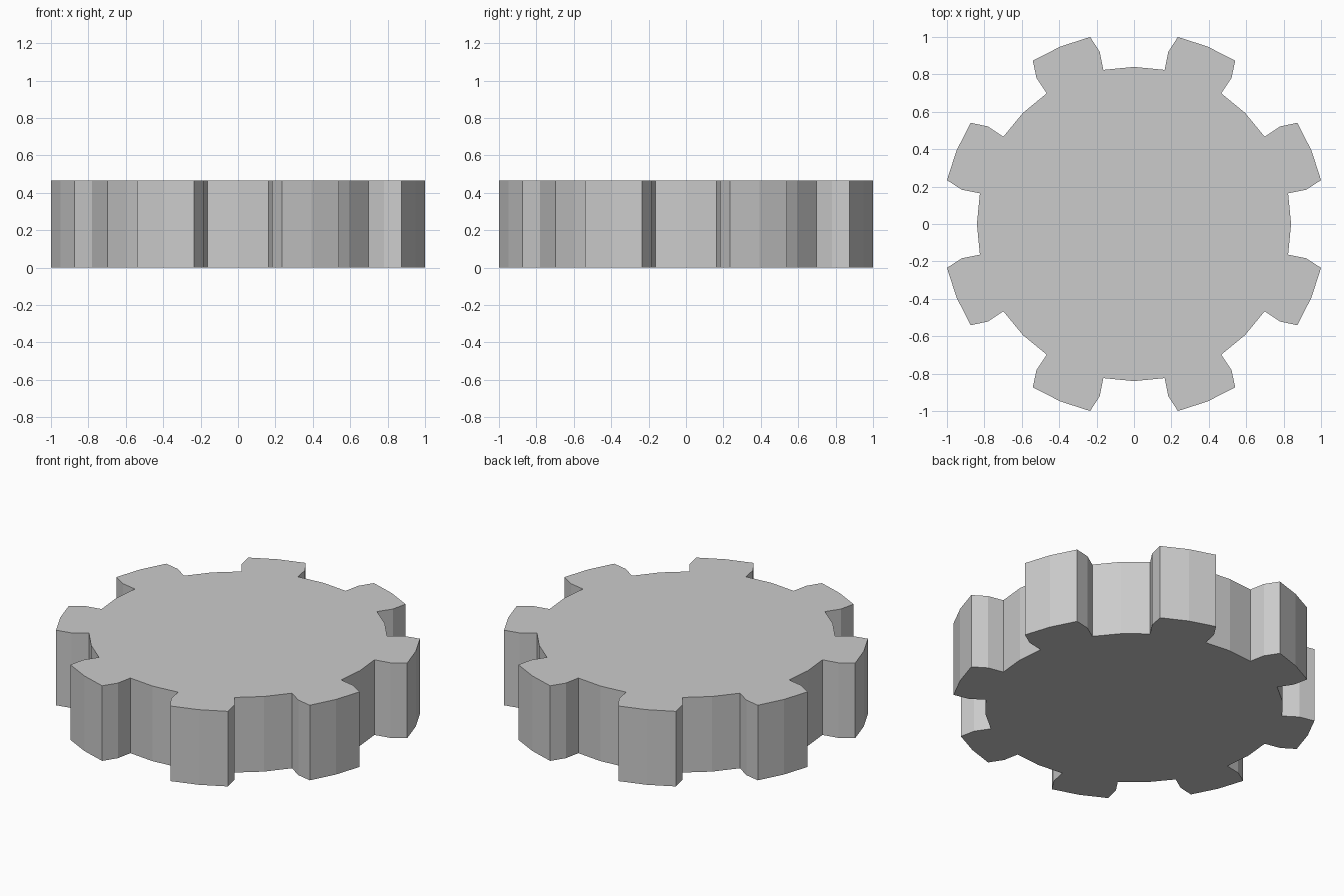
import bpy, bmesh
from math import cos, sin, radians

if "Cube" in bpy.data.objects:
    bpy.data.objects.remove(bpy.data.objects["Cube"])

TEETH, HEIGHT = 8, 0.467
# one tooth pitch: (radius, angle from tooth centre in degrees)
PITCH = [(0.84, -22.5), (0.84, -11.25), (0.938, -11.25), (1.027, -9.3),
         (1.027, 0), (1.027, 9.3), (0.938, 11.25), (0.84, 11.25)]

# gear outline
bm = bmesh.new()
verts = []
for i in range(TEETH):
    for r, a in PITCH:
        t = radians(22.5 + i * 360 / TEETH + a)
        verts.append(bm.verts.new((r * cos(t), r * sin(t), 0)))
base = bm.faces.new(verts)

# extrude to a solid disc
top = bmesh.ops.extrude_face_region(bm, geom=[base], use_keep_orig=True)
bmesh.ops.translate(bm, vec=(0, 0, HEIGHT),
                    verts=[v for v in top["geom"] if isinstance(v, bmesh.types.BMVert)])
bmesh.ops.recalc_face_normals(bm, faces=bm.faces)

mesh = bpy.data.meshes.new("gear")
bm.to_mesh(mesh)
bm.free()
bpy.context.collection.objects.link(bpy.data.objects.new("gear", mesh))
